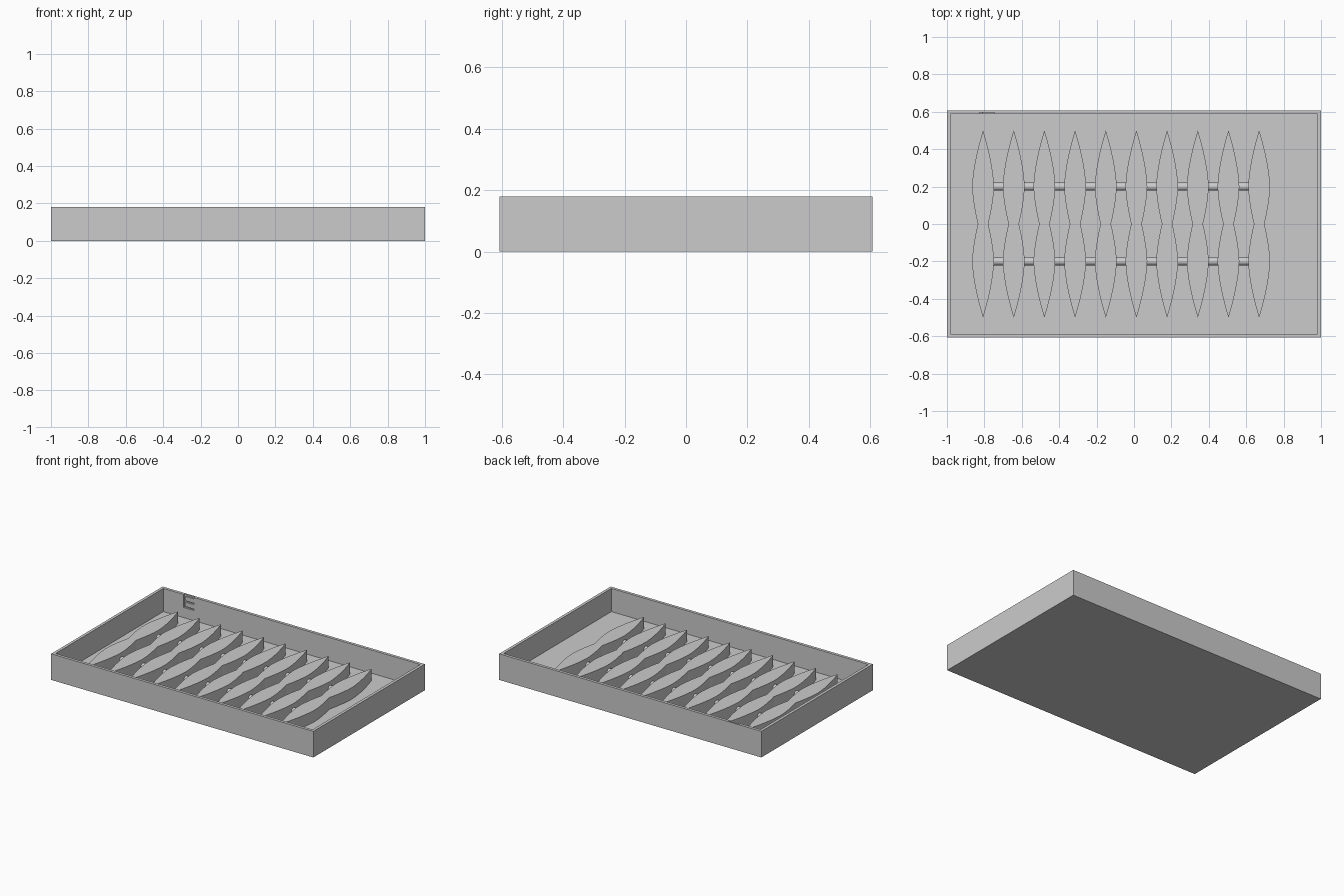
import bpy, bmesh, math

cube = bpy.data.objects.get("Cube")
if cube:
    bpy.data.objects.remove(cube)

grey = bpy.data.materials.new("plain_grey")
grey.use_nodes = True
COLOUR = (0.6, 0.6, 0.6, 1)
grey.diffuse_color = COLOUR
grey.node_tree.nodes["Principled BSDF"].inputs["Base Color"].default_value = COLOUR

HX, HY, HEIGHT, WALL = 1.0, 0.607, 0.18, 0.02
BLADES, PITCH, FIRST_X = 10, 0.164, -0.807
BLADE_TOP, LOBE_Y, LOBE_HALF = 0.1, 0.2, 0.3


def add_object(name, bm):
    bmesh.ops.recalc_face_normals(bm, faces=bm.faces)
    mesh = bpy.data.meshes.new(name)
    bm.to_mesh(mesh)
    bm.free()
    mesh.materials.append(grey)
    obj = bpy.data.objects.new(name, mesh)
    bpy.context.collection.objects.link(obj)
    return obj


def box(name, low, high):
    bm = bmesh.new()
    bmesh.ops.create_cube(bm, size=1)
    for v in bm.verts:
        v.co = [(a + b) / 2 + c * (b - a) for a, b, c in zip(low, high, v.co)]
    return add_object(name, bm)


def carve(target, cutter):
    mod = target.modifiers.new("carve", 'BOOLEAN')
    mod.operation, mod.solver, mod.object = 'DIFFERENCE', 'EXACT', cutter
    bpy.context.view_layer.objects.active = target
    bpy.ops.object.modifier_apply(modifier=mod.name)
    bpy.data.objects.remove(cutter)


# Open tray
tray = box("tray", (-HX, -HY, 0), (HX, HY, HEIGHT))
carve(tray, box("cavity", (WALL - HX, WALL - HY, WALL), (HX - WALL, HY - WALL, 0.3)))

# Fill level grooves inside the back wall: an upright with three ticks
inner, depth = HY - WALL, 0.01
carve(tray, box("upright", (-0.825, inner - 0.01, 0.09), (-0.81, inner + depth, 0.2)))
for low, high in ((0.09, 0.1), (0.13, 0.14), (0.17, 0.2)):
    carve(tray, box("tick", (-0.82, inner - 0.01, low), (-0.745, inner + depth, high)))


# Soap rest blades: two overlapping pointed lobes in outline
def half_width(y):
    return 0.058 * (1 - (abs(abs(y) - LOBE_Y) / LOBE_HALF) ** 1.6)


steps = 40
ys = [-0.5 + i / steps for i in range(steps + 1)]
outline = [(half_width(y), y) for y in ys] + [(-half_width(y), y) for y in ys[-2:0:-1]]


def blade(index):
    x0 = FIRST_X + index * PITCH
    bm = bmesh.new()
    base = bm.faces.new([bm.verts.new((x0 + x, y, WALL - 0.005)) for x, y in outline])
    top = bmesh.ops.extrude_face_region(bm, geom=[base])["geom"]
    for v in top:
        if isinstance(v, bmesh.types.BMVert):
            v.co.z = BLADE_TOP
    obj = add_object(f"blade_{index + 1}", bm)
    obj.data.shade_smooth()
    obj.data.set_sharp_from_angle(angle=math.radians(20))


for i in range(BLADES):
    blade(i)

# Round pegs joining neighbouring blades
for i in range(BLADES - 1):
    for side, y in (("front", -LOBE_Y), ("back", LOBE_Y)):
        bm = bmesh.new()
        bmesh.ops.create_cone(bm, cap_ends=True, segments=20, radius1=0.022,
                              radius2=0.022, depth=0.07)
        for v in bm.verts:
            x, py, z = v.co
            v.co = (FIRST_X + (i + 0.5) * PITCH + z, y + py, 0.05 + x)
        obj = add_object(f"{side}_peg_{i + 1}", bm)
        obj.data.shade_smooth()
        obj.data.set_sharp_from_angle(angle=math.radians(30))
